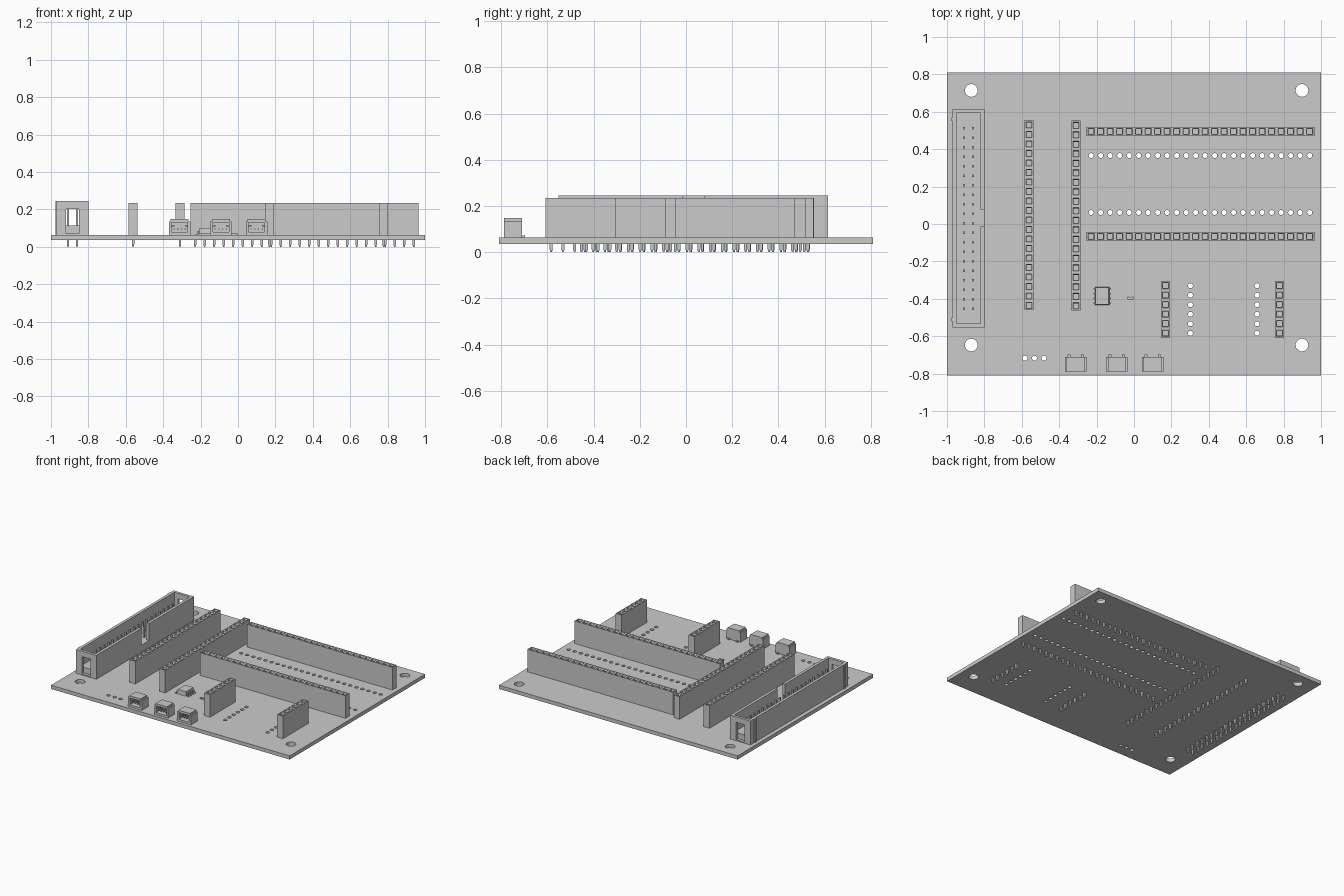
import bpy
import bmesh
from mathutils import Matrix, Vector

old = bpy.data.objects.get("Cube")
if old:
    bpy.data.objects.remove(old, do_unlink=True)

grey = bpy.data.materials.new("light_grey")
grey.use_nodes = True
grey.diffuse_color = (0.6, 0.6, 0.6, 1)
grey.node_tree.nodes["Principled BSDF"].inputs["Base Color"].default_value = (0.6, 0.6, 0.6, 1)

PITCH = 0.0508
BOTTOM, TOP = 0.036, 0.064      # board faces
HEADER_TOP = 0.235
HOLE = 0.0135


def finish(bm, name):
    bmesh.ops.recalc_face_normals(bm, faces=bm.faces)
    mesh = bpy.data.meshes.new(name)
    bm.to_mesh(mesh)
    bm.free()
    mesh.materials.append(grey)
    ob = bpy.data.objects.new(name, mesh)
    bpy.context.collection.objects.link(ob)
    return ob


def box(bm, x0, x1, y0, y1, z0, z1):
    size = Vector((x1 - x0, y1 - y0, z1 - z0))
    mid = Vector((x0 + x1, y0 + y1, z0 + z1)) / 2
    mat = Matrix.Translation(mid) @ Matrix.Diagonal((*size, 1))
    return bmesh.ops.create_cube(bm, size=1, matrix=mat)["verts"]


def cylinder(bm, x, y, r, sides):
    bmesh.ops.create_cone(bm, cap_ends=True, segments=sides, radius1=r, radius2=r,
                          depth=0.2, matrix=Matrix.Translation((x, y, TOP)))


def row(x, y, count, along_y):
    """Centres of a pin row, running outward from its middle."""
    offsets = [(i - (count - 1) / 2) * PITCH for i in range(count)]
    return [(x, y + o) if along_y else (x + o, y) for o in offsets]


def pins(name, spots, top):
    bm = bmesh.new()
    h = 0.0064
    for x, y in spots:
        for v in box(bm, x - h, x + h, y - h, y + h, 0, top):
            if v.co.z < 0.001:          # tapered tip
                v.co.x = x + (v.co.x - x) * 0.5
                v.co.y = y + (v.co.y - y) * 0.5
        # full width resumes just above the tip
    bmesh.ops.bisect_plane(bm, geom=bm.verts[:] + bm.edges[:] + bm.faces[:],
                           plane_co=(0, 0, 0.012), plane_no=(0, 0, 1))
    for i, (x, y) in enumerate(spots):
        for v in bm.verts:
            if abs(v.co.z - 0.012) < 1e-4 and abs(v.co.x - x) < 0.01 and abs(v.co.y - y) < 0.01:
                v.co.x = x + (h if v.co.x > x else -h)
                v.co.y = y + (h if v.co.y > y else -h)
    finish(bm, name)


def socket(name, x, y, count, along_y):
    """Tall pin socket: one box cut into cells, each with a sunken square hole."""
    bm = bmesh.new()
    half, w = count * PITCH / 2, 0.0245
    hx, hy = (w, half) if along_y else (half, w)
    box(bm, x - hx, x + hx, y - hy, y + hy, TOP, HEADER_TOP)
    axis = Vector((0, 1, 0)) if along_y else Vector((1, 0, 0))
    for i in range(1, count):
        bmesh.ops.bisect_plane(bm, geom=bm.verts[:] + bm.edges[:] + bm.faces[:],
                               plane_co=Vector((x, y, 0)) + axis * (i * PITCH - half),
                               plane_no=axis)
    bm.normal_update()
    cells = [f for f in bm.faces if f.calc_center_median().z > HEADER_TOP - 0.001]
    bmesh.ops.inset_individual(bm, faces=cells, thickness=0.012)
    bmesh.ops.inset_individual(bm, faces=cells, thickness=0.005, depth=-0.012)
    deep = bmesh.ops.extrude_discrete_faces(bm, faces=cells)["faces"]
    for f in deep:
        bmesh.ops.translate(bm, verts=f.verts[:], vec=(0, 0, -0.08))
    finish(bm, name)
    spots = row(x, y, count, along_y)
    pins(name + "_pins", spots, TOP + 0.01)
    return spots


# Pin sockets
drilled = []
for name, x, y, count, along_y in [
        ("left_column_socket", -0.561, 0.047, 20, True),
        ("inner_column_socket", -0.31, 0.045, 20, True),
        ("rear_row_socket", 0.355, 0.495, 24, False),
        ("middle_row_socket", 0.355, -0.067, 24, False),
        ("short_socket_inner", 0.168, -0.457, 6, True),
        ("short_socket_outer", 0.778, -0.457, 6, True)]:
    drilled += socket(name, x, y, count, along_y)

# Shrouded double-row connector
box_spots = row(-0.909, 0.03, 20, True) + row(-0.861, 0.03, 20, True)
pins("shrouded_connector_pins", box_spots, 0.2)
drilled += box_spots
bm = bmesh.new()
X0, X1, Y0, Y1, RIM = -0.97, -0.80, -0.553, 0.615, 0.245
WALL, FLOOR = 0.021, 0.115
box(bm, X0 + WALL, X1 - WALL, Y0 + WALL, Y1 - WALL, TOP, FLOOR)
box(bm, X0, X0 + WALL, Y0, Y1, TOP, RIM)
box(bm, X1 - WALL, X1, Y0, -0.013, TOP, RIM)
box(bm, X1 - WALL, X1, 0.078, Y1, TOP, RIM)
box(bm, X1 - WALL, X1, -0.013, 0.078, TOP, FLOOR)
for y in (Y0, Y1 - WALL):               # end walls with a window
    box(bm, X0 + WALL, -0.92, y, y + WALL, TOP, RIM)
    box(bm, -0.85, X1 - WALL, y, y + WALL, TOP, RIM)
    box(bm, -0.92, -0.85, y, y + WALL, 0.203, RIM)
    box(bm, -0.92, -0.85, y, y + WALL, TOP, 0.072)
for y in (-0.51, 0.56):                 # small outer ribs
    box(bm, X0 - 0.006, X0, y - 0.01, y + 0.01, TOP, RIM)
finish(bm, "shrouded_connector")

# Small cable connectors on the front edge
for i, cx in enumerate((-0.312, -0.092, 0.1)):
    bm = bmesh.new()
    F, B = -0.788, -0.71
    box(bm, cx - 0.0575, cx + 0.0575, F, B, TOP, 0.08)
    box(bm, cx - 0.048, cx + 0.048, F, B, 0.131, 0.148)
    box(bm, cx - 0.045, cx + 0.045, B - 0.016, B, 0.08, 0.131)
    for s in (-1, 1):
        lo, hi = sorted((cx + s * 0.0575, cx + s * 0.043))
        box(bm, lo, hi, F, B, 0.08, 0.136)
        lo, hi = sorted((cx + s * 0.043, cx + s * 0.028))
        box(bm, lo, hi, F + 0.01, B - 0.016, 0.108, 0.116)
        box(bm, lo, hi, B, B + 0.012, TOP, 0.073)
    for k in range(4):
        px = cx + (k - 1.5) * 0.02
        box(bm, px - 0.003, px + 0.003, F + 0.012, B - 0.016, 0.092, 0.098)
    finish(bm, f"cable_connector_{i + 1}")

# Eight-leg chip
bm = bmesh.new()
CX, CY = -0.17, -0.385
for v in box(bm, CX - 0.038, CX + 0.038, CY - 0.047, CY + 0.047, 0.068, 0.1):
    if v.co.z > 0.09:
        v.co.x = CX + (v.co.x - CX) * 0.92
        v.co.y = CY + (v.co.y - CY) * 0.94
for s in (-1, 1):
    for k in range(4):
        y = CY + (k - 1.5) * 0.0254
        for a, b, z0, z1 in ((0.036, 0.046, 0.08, 0.085), (0.042, 0.047, TOP, 0.085),
                             (0.042, 0.058, TOP, 0.069)):
            lo, hi = sorted((CX + s * a, CX + s * b))
            box(bm, lo, hi, y - 0.004, y + 0.004, z0, z1)
finish(bm, "chip")

# Tiny two-ended component
bm = bmesh.new()
box(bm, -0.027, -0.009, -0.403, -0.389, TOP, 0.073)
box(bm, -0.034, -0.027, -0.404, -0.388, TOP, 0.074)
box(bm, -0.009, -0.002, -0.404, -0.388, TOP, 0.074)
finish(bm, "resistor")

# Board with drilled holes
bm = bmesh.new()
box(bm, -1, 1, -0.81, 0.81, BOTTOM, TOP)
board = finish(bm, "board")
for y in (0.366, 0.0615):
    drilled += row(0.355, y, 24, False)
for x in (0.302, 0.658):
    drilled += row(x, -0.457, 6, True)
drilled += row(-0.532, -0.717, 3, False)
bm = bmesh.new()
for x, y in drilled:
    cylinder(bm, x, y, HOLE, 12)
for x in (-0.87, 0.898):
    for y in (-0.647, 0.714):
        cylinder(bm, x, y, 0.034, 32)
cutter = finish(bm, "hole_cutter")
cutter.hide_render = True
mod = board.modifiers.new("holes", "BOOLEAN")
mod.operation, mod.solver, mod.object = "DIFFERENCE", "EXACT", cutter
bpy.context.view_layer.objects.active = board
bpy.ops.object.modifier_apply(modifier=mod.name)
bpy.data.objects.remove(cutter, do_unlink=True)
